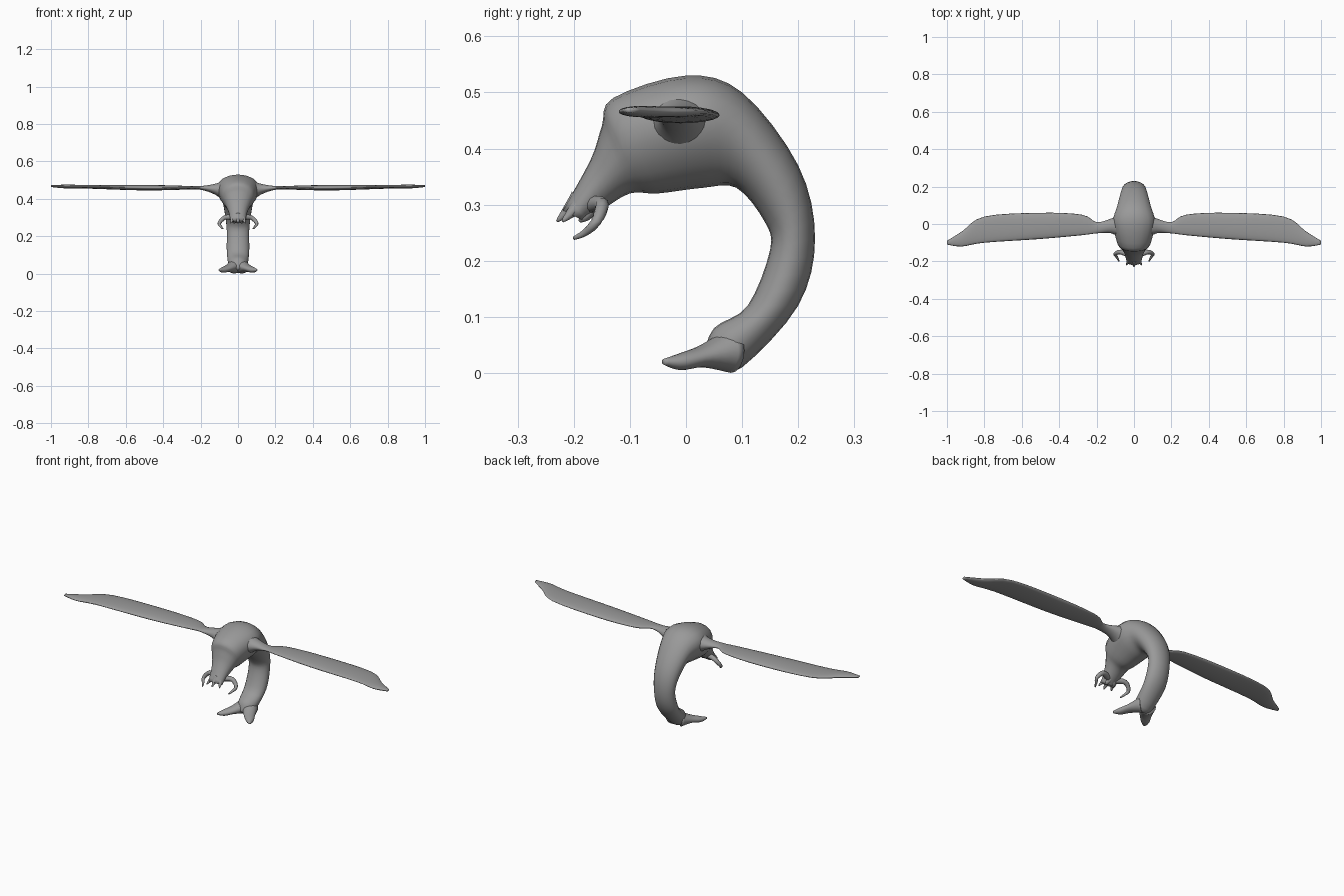
import bpy, bmesh, math
from mathutils import Vector

cube = bpy.data.objects.get("Cube")
if cube:
    bpy.data.objects.remove(cube, do_unlink=True)

grey = [0.32] * 3 + [1]
skin = bpy.data.materials.new("grey_skin")
skin.use_nodes = True
skin.diffuse_color = grey
skin.node_tree.nodes["Principled BSDF"].inputs["Base Color"].default_value = grey


def flow(keys, steps=4):
    """Fill in smooth in-between sections along a short list of key sections."""
    keys = [Vector(key) for key in keys]
    last = len(keys) - 1
    slopes = [(keys[min(i + 1, last)] - keys[max(i - 1, 0)]) / 2 for i in range(last + 1)]
    sections = []
    for i in range(last):
        for step in range(steps):
            t = step / steps
            ease = t * t * (3 - 2 * t)
            sections.append(keys[i].lerp(keys[i + 1], ease)
                            + slopes[i] * t * (1 - t) ** 2
                            - slopes[i + 1] * t * t * (1 - t))
    return sections + [keys[last]]


def oval(centre, across, up, taper=0, sides=20):
    """Closed ring around centre; taper makes the side away from up narrower."""
    angles = [math.tau * i / sides for i in range(sides)]
    return [Vector(centre) + Vector(across) * math.cos(a) * (1 + taper * math.sin(a))
            + Vector(up) * math.sin(a) for a in angles]


def loft(name, rings, mirror=False):
    """Skin a row of rings, cap both ends and shade smooth."""
    bm = bmesh.new()
    rows = [[bm.verts.new(point) for point in ring] for ring in rings]
    for row, following in zip(rows, rows[1:]):
        for i in range(len(row)):
            bm.faces.new((row[i - 1], row[i], following[i], following[i - 1]))
    bm.faces.new(rows[0])
    bm.faces.new(rows[-1])
    bmesh.ops.recalc_face_normals(bm, faces=bm.faces)
    for face in bm.faces:
        face.smooth = True
    mesh = bpy.data.meshes.new(name)
    bm.to_mesh(mesh)
    bm.free()
    mesh.materials.append(skin)
    obj = bpy.data.objects.new(name, mesh)
    bpy.context.collection.objects.link(obj)
    if mirror:
        modifier = obj.modifiers.new("Mirror", 'MIRROR')
        modifier.use_mirror_merge = False


def tube(name, path, thick, thin, mirror=True):
    """Round tube along a path, narrowing from thick to thin."""
    points = flow(path)
    last = len(points) - 1
    rings = []
    for i, point in enumerate(points):
        heading = points[min(i + 1, last)] - points[max(i - 1, 0)]
        turn = heading.to_track_quat('Z', 'Y')
        radius = thick + (thin - thick) * i / last
        rings.append(oval(point, turn @ Vector((radius, 0, 0)),
                          turn @ Vector((0, radius, 0)), sides=10))
    loft(name, rings, mirror)


# Body from muzzle over the back to the curled tail:
# outer y and z, inner y and z, half width
body = flow([
    (-.22, .29, -.18, .27, .04), (-.17, .38, -.15, .29, .05),
    (-.15, .44, -.1, .32, .07), (-.13, .49, -.05, .32, .09),
    (0, .53, .03, .33, .11), (.1, .5, .09, .33, .09),
    (.2, .37, .14, .27, .07), (.23, .24, .15, .22, .06),
    (.2, .12, .11, .12, .06), (.1, .01, .05, .08, .05),
    (.06, .01, .03, .03, .03)])
body_rings = []
for outer_y, outer_z, inner_y, inner_z, width in body:
    centre = (0, (outer_y + inner_y) / 2, (outer_z + inner_z) / 2)
    up = (0, (outer_y - inner_y) / 2, (outer_z - inner_z) / 2)
    # wide parts of the trunk have a narrower belly
    belly_taper = max(0, width - .06) * 5
    body_rings.append(oval(centre, (width, 0, 0), up, belly_taper))
loft("body", body_rings)

# Wings from shoulder to tip: x, leading y, trailing y, half thickness
wing = flow([
    (.05, -.09, .06, .07), (.12, -.05, .03, .03), (.2, -.05, .01, .01),
    (.28, -.06, .05, .01), (.5, -.08, .06, .015), (.8, -.1, .04, .01),
    (.92, -.12, -.04, .01), (1, -.11, -.09, .005)])
wing_rings = []
for x, leading, trailing, half in wing:
    height = .46 + x / 100 - half / 3
    wing_rings.append(oval((x, (leading + trailing) / 2, height),
                           (0, (trailing - leading) / 2, 0), (0, 0, half)))
loft("wings", wing_rings, mirror=True)

# Forked tail fin: x, y, z, half breadth, half height of each lobe
lobe = flow([
    (.02, .08, .04, .04, .04), (.05, .03, .03, .03, .02),
    (.08, -.01, .02, .02, .015), (.1, -.04, .02, .005, .005)])
fin_rings = []
for x, y, z, breadth, half in lobe:
    fin_rings.append(oval((x, y, z), (breadth * .8, breadth * .6, 0), (0, 0, half)))
loft("tail_fin", fin_rings, mirror=True)

# Hooked feelers beside the mouth
tube("feelers", [(.02, -.17, .3), (.07, -.15, .3), (.1, -.16, .27),
                 (.09, -.18, .25), (.08, -.2, .24)], .016, .003)

# Pointed lips around the mouth
tube("side_lips", [(.02, -.18, .31), (.03, -.2, .29), (.04, -.22, .27)], .02, .002)
tube("lower_lips", [(.01, -.17, .3), (.02, -.18, .28), (.02, -.19, .27)], .02, .002)
tube("upper_lip", [(0, -.19, .31), (0, -.21, .29), (0, -.23, .27)], .02, .002, mirror=False)
